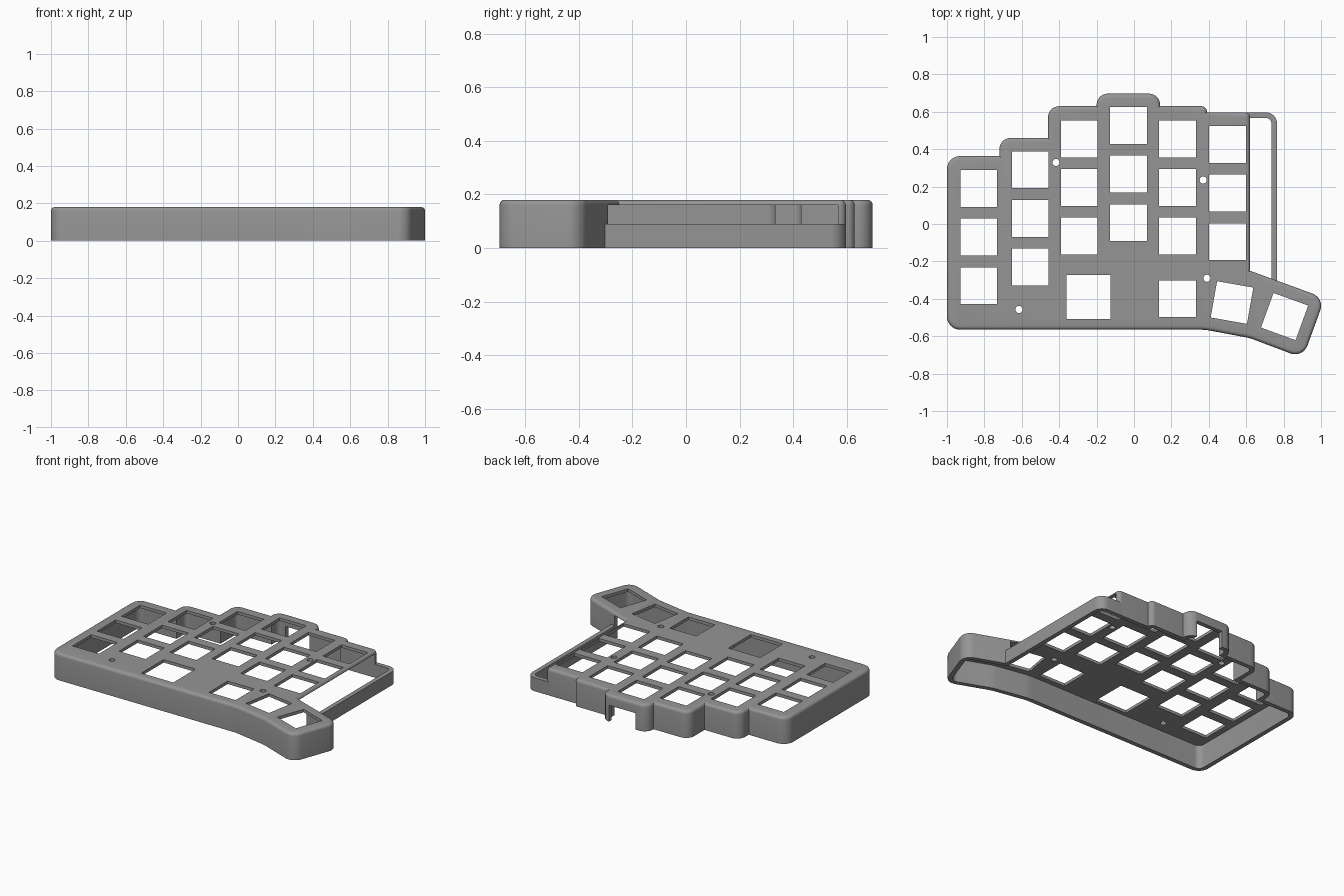
import bpy, bmesh, math
from mathutils import Vector, Matrix

if "Cube" in bpy.data.objects:
    bpy.data.objects.remove(bpy.data.objects["Cube"])

H, PLATE, WALL, BAY_H = 0.18, 0.02, 0.03, 0.09

grey = bpy.data.materials.new("mid grey")
grey.diffuse_color = (0.3, 0.3, 0.3, 1)
grey.use_nodes = True
grey.node_tree.nodes["Principled BSDF"].inputs["Base Color"].default_value = grey.diffuse_color


def outline(corners, inset=0.0):
    """Counter-clockwise (x, y, radius) corners -> inset, filleted 2D points."""
    n, pts = len(corners), []
    for i in range(n):
        a, p, b = (Vector(corners[(i + k) % n][:2]) for k in (-1, 0, 1))
        d0, d1 = (p - a).normalized(), (b - p).normalized()
        n0, n1 = Vector((-d0.y, d0.x)), Vector((-d1.y, d1.x))
        p = p + (n0 + n1) * inset / (1 + n0.dot(n1))
        turn = math.atan2(d0.x * d1.y - d0.y * d1.x, d0.dot(d1))
        side = 1 if turn > 0 else -1
        r = corners[i][2]
        r = max(0, r - side * inset) if r else 0
        if r < 0.002:
            pts.append(p)
            continue
        start = p - d0 * r * math.tan(abs(turn) / 2)
        centre = start + n0 * r * side
        steps = 8 if abs(turn) > 1 else 4
        for k in range(steps + 1):
            pts.append(centre + Matrix.Rotation(turn * k / steps, 2) @ (start - centre))
    return pts


def add_prism(bm, pts, z0, z1, bevel=0.0):
    base = bm.faces.new([bm.verts.new((p[0], p[1], z0)) for p in pts])
    top = bmesh.ops.extrude_face_region(bm, geom=[base])["geom"]
    verts = [g for g in top if isinstance(g, bmesh.types.BMVert)]
    bmesh.ops.translate(bm, verts=verts, vec=(0, 0, z1 - z0))
    if bevel:
        rim = [g for g in top if isinstance(g, bmesh.types.BMEdge)]
        bmesh.ops.bevel(bm, geom=rim, offset=bevel, segments=4, profile=0.5,
                        affect='EDGES', clamp_overlap=False)


def make_object(name, bm):
    bmesh.ops.recalc_face_normals(bm, faces=bm.faces)
    mesh = bpy.data.meshes.new(name)
    bm.to_mesh(mesh)
    bm.free()
    mesh.materials.append(grey)
    ob = bpy.data.objects.new(name, mesh)
    bpy.context.collection.objects.link(ob)
    return ob


def prism(name, pts, z0, z1, bevel=0.0):
    bm = bmesh.new()
    add_prism(bm, pts, z0, z1, bevel)
    return make_object(name, bm)


def activate(ob):
    bpy.ops.object.select_all(action='DESELECT')
    ob.select_set(True)
    bpy.context.view_layer.objects.active = ob


def cut(ob, cutter):
    cutter.hide_render = True
    mod = ob.modifiers.new("cut", 'BOOLEAN')
    mod.operation, mod.solver, mod.object = 'DIFFERENCE', 'EXACT', cutter
    activate(ob)
    bpy.ops.object.modifier_apply(modifier=mod.name)
    bpy.data.objects.remove(cutter)


# Outline: front edge with thumb cluster, then right edge, then stepped back
front = [(-1, -0.565, 0.07), (0.38, -0.565, 0.3), (0.62, -0.61, 0.3),
         (0.903, -0.717, 0.07), (1.02, -0.396, 0.07)]
case_right = [(0.62, -0.25, 0), (0.62, 0.597, 0.025)]
bay_right = [(0.765, -0.303, 0), (0.765, 0.597, 0.06)]
back = [(0.39, 0.597, 0), (0.39, 0.63, 0.03), (0.14, 0.63, 0), (0.14, 0.697, 0.06),
        (-0.2, 0.697, 0.06), (-0.2, 0.63, 0), (-0.46, 0.63, 0.06), (-0.46, 0.46, 0),
        (-0.72, 0.46, 0.06), (-0.72, 0.363, 0), (-1, 0.363, 0.07)]

# Case shell: rounded block, hollowed from below, open towards the side bay
case = prism("case_shell", outline(front + case_right + back), 0, H, 0.02)
cut(case, prism("cavity", outline(front + bay_right + back, WALL), -0.1, H - PLATE))

# Key openings: (x, y, size, turn in degrees)
columns = [(-0.83, 0.19, 3), (-0.555, 0.29, 3), (-0.293, 0.455, 3),
           (-0.03, 0.527, 3), (0.233, 0.455, 3), (0.5, 0.425, 3)]
keys = [(x, y - 0.26 * r, 0.197, 0) for x, y, n in columns for r in range(n)]
keys += [(-0.243, -0.39, 0.237, 0), (0.233, -0.4, 0.197, 0),
         (0.524, -0.42, 0.197, -10), (0.805, -0.495, 0.197, -20)]
holes = bmesh.new()
for x, y, s, deg in keys:
    rot = Matrix.Rotation(math.radians(deg), 2)
    square = [Vector((x, y)) + rot @ Vector((i * s / 2, j * s / 2))
              for i, j in ((-1, -1), (1, -1), (1, 1), (-1, 1))]
    add_prism(holes, square, 0.1, 0.3)

# Screw holes
for x, y in ((-0.417, 0.329), (0.37, 0.235), (0.39, -0.29), (-0.615, -0.457)):
    add_prism(holes, [(x + 0.019 * math.cos(k * math.pi / 12),
                       y + 0.019 * math.sin(k * math.pi / 12)) for k in range(24)], 0.1, 0.3)
cut(case, make_object("openings", holes))

# Cable notch in the back wall
cut(case, prism("notch", [(-0.115, 0.6), (0.085, 0.6), (0.085, 0.8), (-0.115, 0.8)], -0.1, 0.11))

# Low wall around the side bay
corner = [(math.cos(k * math.pi / 16), math.sin(k * math.pi / 16)) for k in range(9)]
cx, cy = 0.705, 0.537
bay = [(0.765, -0.315)] + [(cx + 0.06 * c, cy + 0.06 * s) for c, s in corner] + [(0.595, 0.597), (0.595, 0.567)]
bay += [(cx + 0.03 * c, cy + 0.03 * s) for c, s in reversed(corner)] + [(0.735, -0.305)]
bay_wall = prism("bay_wall", bay, 0, BAY_H)

for ob in (case, bay_wall):
    activate(ob)
    bpy.ops.object.shade_smooth_by_angle(angle=math.radians(32))
